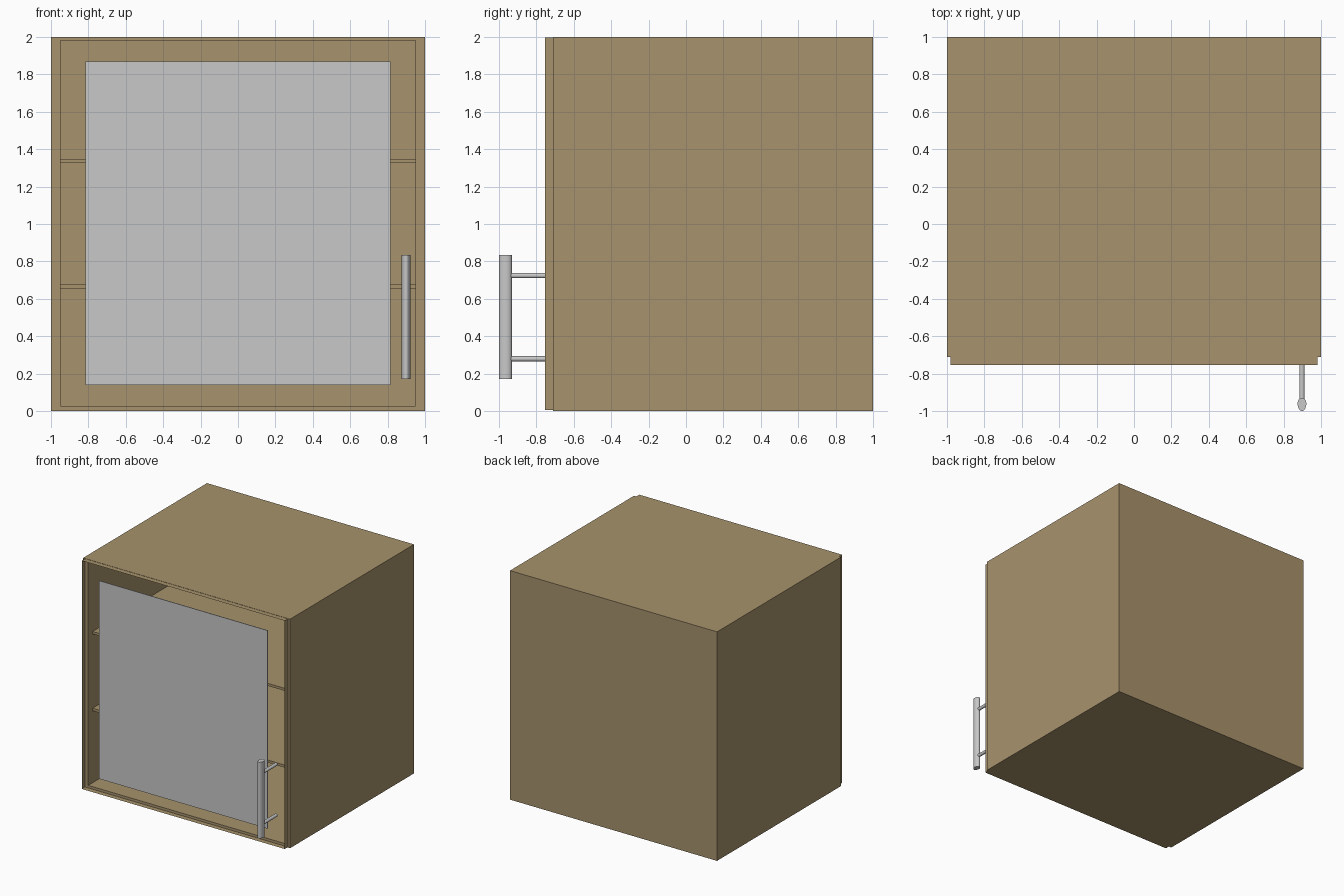
import bpy, bmesh, math

if "Cube" in bpy.data.objects:
    bpy.data.objects.remove(bpy.data.objects["Cube"])


def material(name, rgb):
    m = bpy.data.materials.new(name)
    m.diffuse_color = (*rgb, 1)
    m.use_nodes = True
    m.node_tree.nodes["Principled BSDF"].inputs["Base Color"].default_value = m.diffuse_color
    return m


WOOD = material("tan_wood", (0.386, 0.288, 0.150))
GREY = material("light_grey", (0.58, 0.58, 0.58))


def finish(name, bm, mat):
    bmesh.ops.recalc_face_normals(bm, faces=bm.faces)
    me = bpy.data.meshes.new(name)
    bm.to_mesh(me)
    bm.free()
    me.materials.append(mat)
    ob = bpy.data.objects.new(name, me)
    bpy.context.collection.objects.link(ob)
    return ob


def loft(name, rects, mat, caps=True):
    """Join upright rectangles (half_width, y, z0, z1) one after another."""
    bm = bmesh.new()
    loops = [[bm.verts.new((x, y, z)) for x, z in
              ((-w, z0), (w, z0), (w, z1), (-w, z1))] for w, y, z0, z1 in rects]
    for a, b in zip(loops, loops[1:]):
        for i in range(4):
            j = (i + 1) % 4
            bm.faces.new((a[i], a[j], b[j], b[i]))
    if caps:
        bm.faces.new(loops[0])
        bm.faces.new(loops[-1])
    return finish(name, bm, mat)


def smooth(ob):
    bpy.ops.object.select_all(action='DESELECT')
    ob.select_set(True)
    bpy.context.view_layer.objects.active = ob
    bpy.ops.object.shade_smooth_by_angle(angle=math.radians(40))


# Hollow carcass, open at the front
loft("cabinet_carcass", [(1, 1, 0, 2), (1, -0.71, 0, 2),
                         (0.95, -0.71, 0.027, 1.98), (0.95, 0.96, 0.027, 1.98)], WOOD)

# Two inner shelves
for label, z in (("lower", 0.667), ("upper", 1.337)):
    loft(label + "_shelf", [(0.95, -0.65, z - 0.011, z + 0.011),
                            (0.95, 0.96, z - 0.011, z + 0.011)], WOOD)

# Thin door rim with a floating pane
loft("door_rim", [(0.98, -0.755, 0.005, 1.998), (0.98, -0.71, 0.005, 1.998)], WOOD, caps=False)
loft("door_pane", [(0.815, -0.755, 0.138, 1.868), (0.815, -0.749, 0.138, 1.868)], GREY)

# Handle bar with an egg-shaped section
bm = bmesh.new()
n = 24
ring = []
for i in range(n):
    a = 2 * math.pi * i / n
    s, c = math.sin(a), math.cos(a)
    ring.append(bm.verts.new((0.898 + 0.0235 * c * (1 + 0.12 * s), -0.965 + 0.035 * s, 0.17)))
base = bm.faces.new(ring)
ext = bmesh.ops.extrude_face_region(bm, geom=[base], use_keep_orig=True)
for v in ext["geom"]:
    if isinstance(v, bmesh.types.BMVert):
        v.co.z = 0.835
smooth(finish("handle_bar", bm, GREY))

# Handle posts
for label, z in (("lower", 0.279), ("upper", 0.724)):
    bpy.ops.mesh.primitive_cylinder_add(vertices=16, radius=0.014, depth=0.185,
                                        location=(0.898, -0.8475, z),
                                        rotation=(math.pi / 2, 0, 0))
    post = bpy.context.object
    post.name = label + "_handle_post"
    post.data.materials.append(GREY)
    smooth(post)
